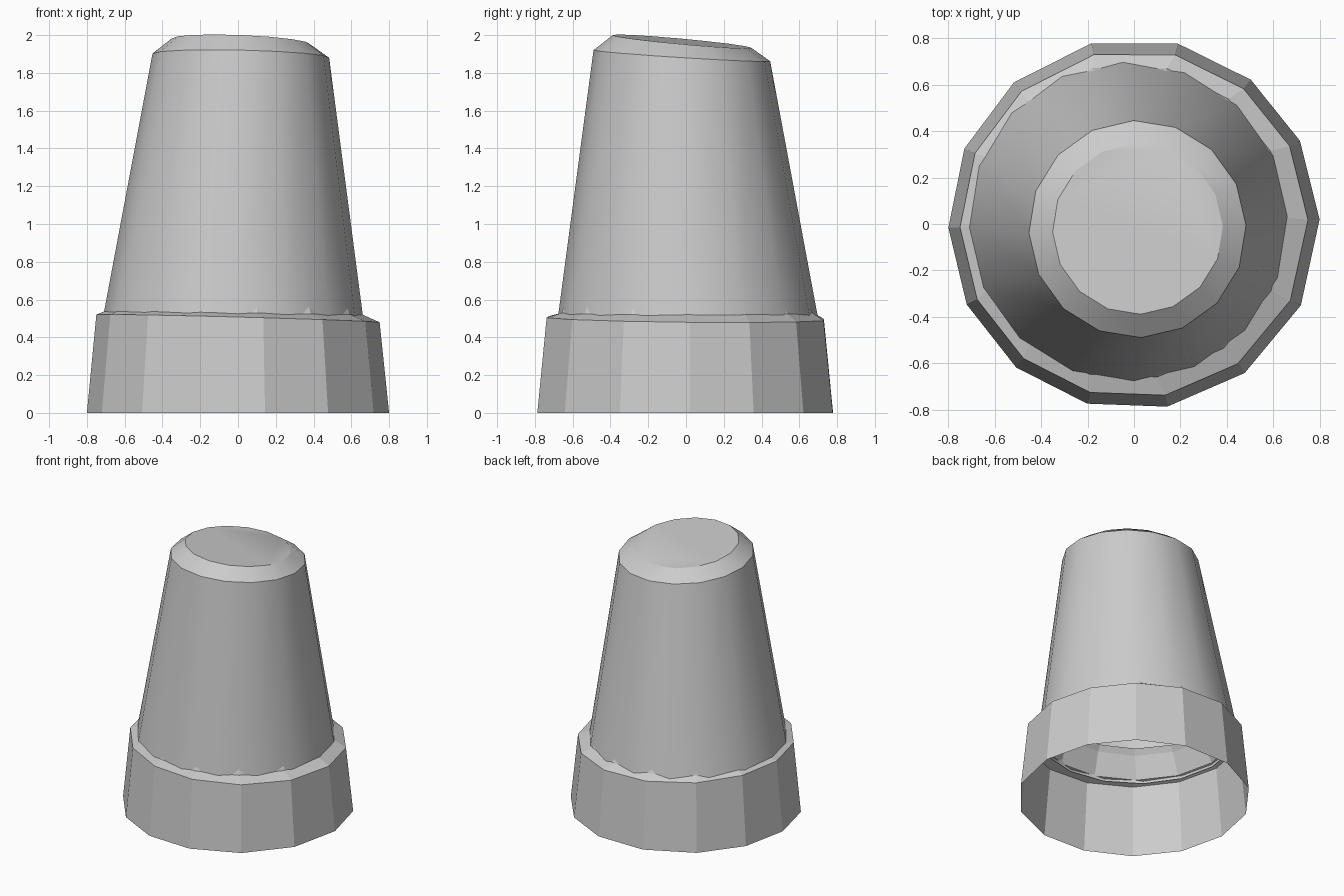
import bpy, bmesh
from math import radians, cos, sin

if "Cube" in bpy.data.objects:
    bpy.data.objects.remove(bpy.data.objects["Cube"])


def lathe(name, angles, rings, cap=False):
    """Stack of tilted rings: (radius, cx, cy, z at origin, x slope, y slope)."""
    bm = bmesh.new()
    loops = []
    for r, cx, cy, z, sx, sy in rings:
        loop = []
        for a in angles:
            x, y = cx + r * cos(radians(a)), cy + r * sin(radians(a))
            loop.append(bm.verts.new((x, y, z + sx * x + sy * y)))
        loops.append(loop)
    n = len(angles)
    for lo, hi in zip(loops, loops[1:]):
        for i in range(n):
            j = (i + 1) % n
            bm.faces.new((lo[i], lo[j], hi[j], hi[i]))
    if cap:
        bm.faces.new(loops[-1])
    mesh = bpy.data.meshes.new(name)
    bm.to_mesh(mesh)
    bm.free()
    ob = bpy.data.objects.new(name, mesh)
    bpy.context.collection.objects.link(ob)
    return ob


# faceted, slightly hand-cut base collar, open below, with a lip tucked inside the body
base_angles = [1.4, 26.6, 51, 76.3, 103.3, 130.3, 156, 181.1,
               205.7, 230.6, 255.4, 280.3, 306.6, 334]
lathe("base_collar", base_angles, [
    (0.80, 0, 0, 0, 0, 0),
    (0.75, 0, 0, 0.50, -0.027, -0.01),
    (0.68, -0.02, 0.01, 0.53, -0.015, 0),
    (0.61, -0.015, 0.005, 0.69, 0, 0),
    (0.58, -0.015, 0.005, 0.73, 0, 0),
])

# tapered smooth body with a chamfered, tilted top
body_angles = [2 + 22.5 * i for i in range(16)]
body = lathe("body", body_angles, [
    (0.688, -0.025, 0.01, 0.51, -0.01, 0),
    (0.468, 0.015, -0.022, 1.89, -0.022, -0.063),
    (0.367, 0.016, -0.022, 1.965, -0.04, -0.092),
], cap=True)

bpy.ops.object.select_all(action='DESELECT')
body.select_set(True)
bpy.context.view_layer.objects.active = body
bpy.ops.object.shade_smooth_by_angle(angle=radians(30))
